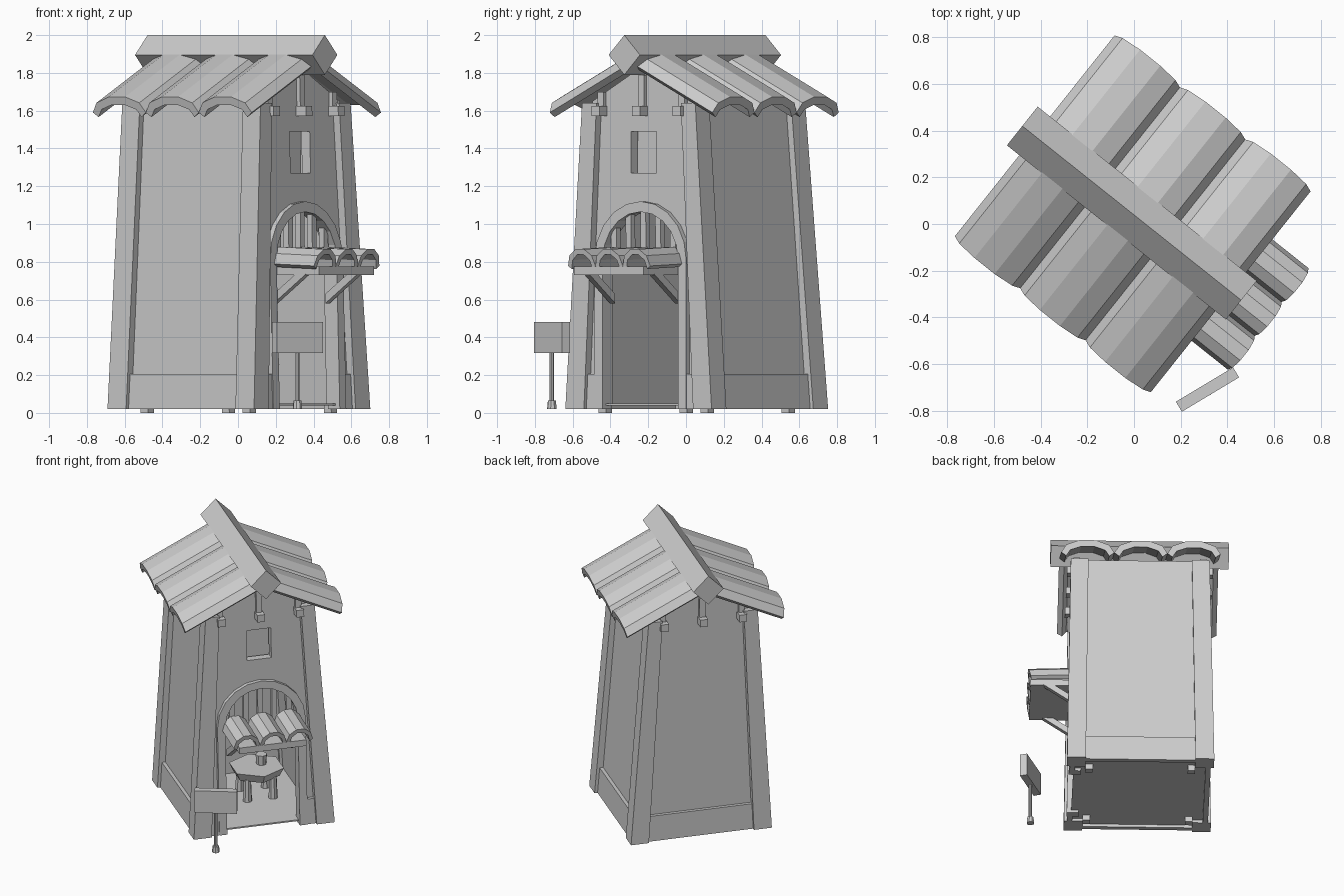
import bpy, bmesh
from math import sin, cos, pi, radians, sqrt
from mathutils import Matrix, Vector

old = bpy.data.objects.get("Cube")
if old:
    bpy.data.objects.remove(old, do_unlink=True)

grey = bpy.data.materials.new("plain_grey")
grey.use_nodes = True
grey.diffuse_color = (0.604, 0.604, 0.604, 1)
grey.node_tree.nodes["Principled BSDF"].inputs["Base Color"].default_value = grey.diffuse_color

# The tower is built facing -y, then turned into place
PLACE = Matrix.Translation((0.005, 0.057, 0)) @ Matrix.Rotation(radians(51.5), 4, 'Z')
X, Y, Z = Vector((1, 0, 0)), Vector((0, 1, 0)), Vector((0, 0, 1))
BASE = 0.02


def prism(bm, pts, origin, a, b, ext):
    """Extrude a flat outline, given along axes a and b, by the vector ext."""
    near = [bm.verts.new(origin + a * p + b * q) for p, q in pts]
    far = [bm.verts.new(v.co + ext) for v in near]
    bm.faces.new(near)
    bm.faces.new(far[::-1])
    for i in range(len(pts)):
        j = (i + 1) % len(pts)
        bm.faces.new((near[i], far[i], far[j], near[j]))


def box(bm, x0, x1, y0, y1, z0, z1):
    prism(bm, [(x0, y0), (x1, y0), (x1, y1), (x0, y1)], Z * z0, X, Y, Z * (z1 - z0))


def drum(bm, x, y, z0, z1, r0, r1, sides=8):
    bmesh.ops.create_cone(bm, cap_ends=True, segments=sides, radius1=r0, radius2=r1,
                          depth=z1 - z0, matrix=Matrix.Translation((x, y, (z0 + z1) / 2)))


def finish(bm, name, narrow=(0, 0), lean=0.013, place=PLACE):
    """Narrow and lean the part with height, place it and make the object."""
    for v in bm.verts:
        z = v.co.z
        v.co.x = v.co.x * (1 - 0.139 * z * narrow[0]) - lean * z
        v.co.y *= 1 - 0.035 * z * narrow[1]
    bm.transform(place)
    bmesh.ops.recalc_face_normals(bm, faces=bm.faces[:])
    mesh = bpy.data.meshes.new(name)
    bm.to_mesh(mesh)
    bm.free()
    mesh.materials.append(grey)
    ob = bpy.data.objects.new(name, mesh)
    bpy.context.collection.objects.link(ob)
    return ob


def arch(r, spring, bottom, segs=10):
    arc = [(r * cos(pi * i / segs), spring + r * sin(pi * i / segs)) for i in range(segs + 1)]
    return [(r, bottom)] + arc + [(-r, bottom)]


def tiles(name, start, along, width, slope, up, rise, thick, count=3, segs=5):
    """A row of arched tiles; along runs across them, slope runs down them."""
    bm = bmesh.new()
    w = width / count
    drop = thick * 0.55
    angles = [pi * i / segs for i in range(segs + 1)]
    ring = [(-w / 2 * cos(t), rise * sin(t)) for t in angles]
    ring += [(-(w / 2 - thick * 0.75) * cos(t), (rise - thick + drop) * sin(t) - drop)
             for t in reversed(angles)]
    for i in range(count):
        prism(bm, ring, start + along * (w * (i + 0.5)), along, up.normalized(), slope)
    return finish(bm, name, lean=0)


# Hollow walls with gables
def gable(half, low, eave, peak):
    return [(-half, low), (half, low), (half, eave), (0, peak), (-half, eave)]


bm = bmesh.new()
prism(bm, gable(0.45, 0.04, 1.65, 1.84), Y * -0.45, X, Z, Y * 0.9)
walls = finish(bm, "tower_walls", (1, 1))

cutters = []
bm = bmesh.new()
prism(bm, gable(0.39, 0.05, 1.58, 1.76), Y * -0.39, X, Z, Y * 0.78)
cutters.append(finish(bm, "room_cutter", (1, 1)))
bm = bmesh.new()
prism(bm, arch(0.255, 0.81, 0.05), Y * -0.6, X, Z, Y * 0.3)
cutters.append(finish(bm, "door_cutter"))
bm = bmesh.new()
box(bm, -0.085, 0.085, -0.6, -0.345, 1.27, 1.49)
cutters.append(finish(bm, "window_cutter"))
bpy.context.view_layer.objects.active = walls
for c in cutters:
    c.hide_render = True
    mod = walls.modifiers.new(c.name, 'BOOLEAN')
    mod.operation = 'DIFFERENCE'
    mod.solver = 'EXACT'
    mod.object = c
    bpy.ops.object.modifier_apply(modifier=mod.name)
for c in cutters:
    bpy.data.objects.remove(c, do_unlink=True)

bm = bmesh.new()
box(bm, -0.11, 0.11, -0.345, -0.33, 1.25, 1.51)
finish(bm, "window_panel")

# Corner posts and feet
posts, feet = bmesh.new(), bmesh.new()
for sx in (-1, 1):
    for sy in (-1, 1):
        box(posts, *sorted((sx * 0.37, sx * 0.496)), *sorted((sy * 0.37, sy * 0.496)), BASE, 1.64)
        box(feet, *sorted((sx * 0.32, sx * 0.37)), *sorted((sy * 0.32, sy * 0.37)), 0, 0.045)
finish(posts, "corner_posts", (1, 1))
finish(feet, "feet")

# Skirting boards between the posts
bm = bmesh.new()
for s in (-1, 1):
    box(bm, *sorted((s * 0.44, s * 0.475)), -0.38, 0.38, BASE, 0.205)
    box(bm, *sorted((s * 0.31, s * 0.38)), -0.475, -0.44, BASE, 0.205)
box(bm, -0.38, 0.38, 0.44, 0.475, BASE, 0.205)
finish(bm, "skirting", (1, 1))

# Beam ends and gable struts on both gables
beams, struts = bmesh.new(), bmesh.new()
for s in (-1, 1):
    for x, top in ((-0.275, 1.70), (0, 1.79), (0.275, 1.70)):
        box(beams, x - 0.027, x + 0.027, *sorted((s * 0.43, s * 0.52)), 1.573, 1.625)
        box(struts, x - 0.02, x + 0.02, *sorted((s * 0.43, s * 0.475)), 1.625, top)
finish(beams, "beam_ends", (0, 1))
finish(struts, "gable_struts", (0, 1))

# Tiled roof and ridge beam
for s, side in ((-1, "right"), (1, "left")):
    tiles("roof_tiles_" + side, Vector((s * 0.02 - 0.017, -0.537, 1.845)), Y, 1.074,
          Vector((s * 0.53, 0, -0.255)), Vector((s * 0.25, 0, 1)), 0.09, 0.045)
bm = bmesh.new()
prism(bm, [(0, 2.0), (0.106, 1.895), (0, 1.79), (-0.106, 1.895)],
      Vector((-0.017, -0.595, 0)), X, Z, Y * 1.2)
finish(bm, "ridge_beam", lean=0)

# Door arch with bars in its top
bm = bmesh.new()
prism(bm, arch(0.31, 0.81, BASE) + arch(0.255, 0.81, BASE)[::-1], Y * -0.48, X, Z, Y * 0.08)
finish(bm, "door_arch", (0, 1))
bm = bmesh.new()
for i in range(-2, 3):
    x = i * 0.1
    box(bm, x - 0.018, x + 0.018, -0.44, -0.405, 0.77, 0.82 + sqrt(0.255 ** 2 - x * x))
finish(bm, "arch_bars")

# Awning over the door
bm = bmesh.new()
box(bm, -0.235, 0.235, -0.735, -0.42, 0.73, 0.775)
finish(bm, "awning_board")
tiles("awning_tiles", Vector((-0.286, -0.43, 0.79)), X, 0.556, Vector((0, -0.305, -0.012)),
      Vector((0, -0.2, 1)), 0.095, 0.03)
bm = bmesh.new()
for x in (-0.22, 0.22):
    prism(bm, [(-0.43, 0.58), (-0.43, 0.63), (-0.58, 0.735), (-0.65, 0.735)],
          X * (x - 0.018), Y, Z, X * 0.036)
finish(bm, "awning_brackets")

# Table inside
bm = bmesh.new()
drum(bm, 0.1, 0.03, 0.20, 0.26, 0.16, 0.19, 6)
for sx in (-0.09, 0.09):
    for sy in (-0.09, 0.09):
        drum(bm, sx + 0.1, sy + 0.03, 0.05, 0.21, 0.032, 0.025)
finish(bm, "table", lean=0)
bm = bmesh.new()
drum(bm, 0.14, 0.05, 0.26, 0.33, 0.035, 0.04)
finish(bm, "cup", lean=0)

# Sign by the door
SIGN = Matrix.Translation((0.315, -0.71, 0)) @ Matrix.Rotation(radians(31), 4, 'Z')
bm = bmesh.new()
box(bm, -0.143, 0.143, -0.025, 0.025, 0.317, 0.48)
finish(bm, "sign_board", lean=0, place=SIGN)
bm = bmesh.new()
drum(bm, 0, 0, 0.03, 0.33, 0.012, 0.012)
drum(bm, 0, 0, BASE, 0.065, 0.026, 0.022)
finish(bm, "sign_post", lean=0, place=SIGN)
